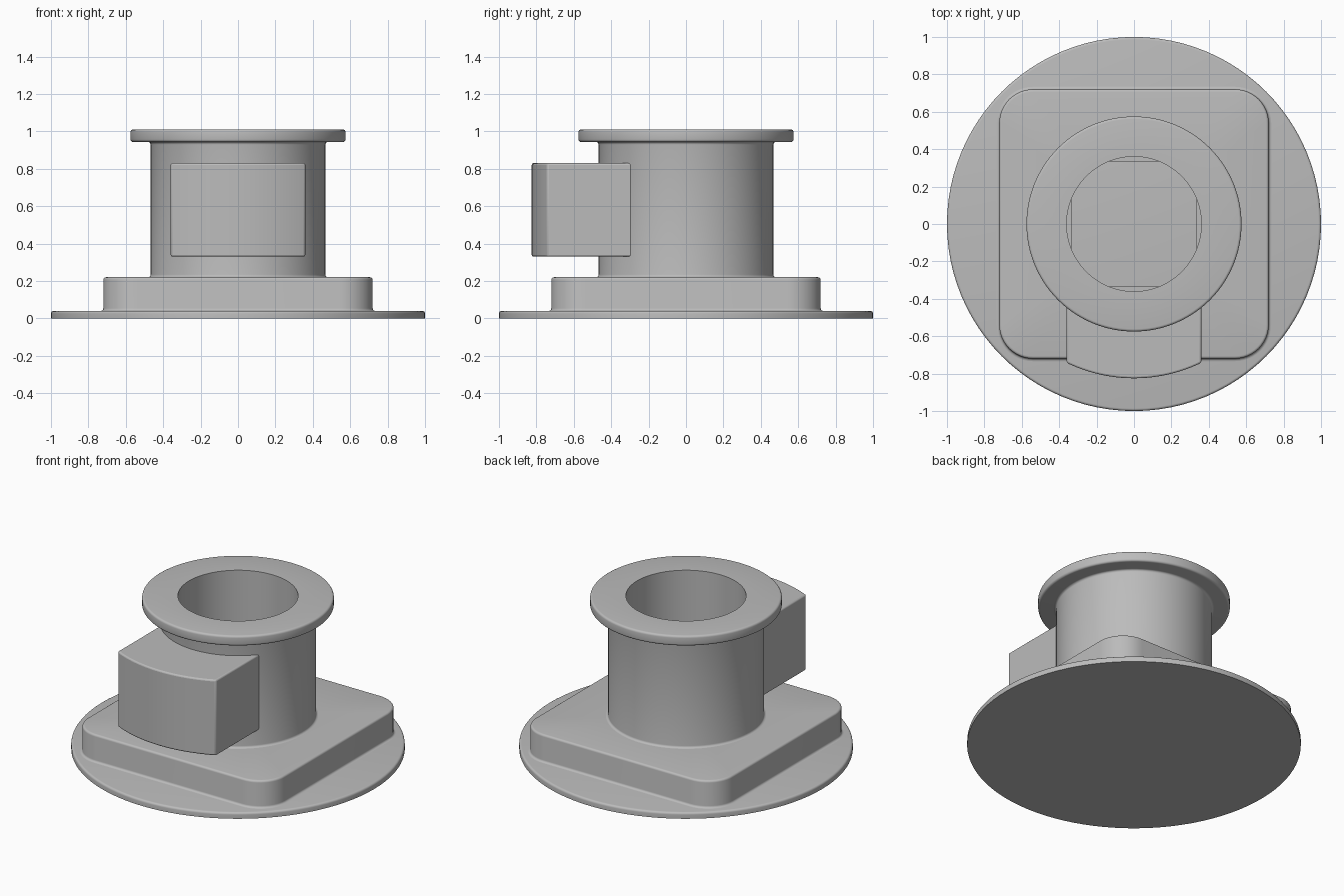
import bpy, bmesh, math

cube = bpy.data.objects.get("Cube")
if cube:
    bpy.data.objects.remove(cube, do_unlink=True)

grey = bpy.data.materials.new("plain grey")
grey.use_nodes = True
grey.diffuse_color = (0.5, 0.5, 0.5, 1)
grey.node_tree.nodes["Principled BSDF"].inputs["Base Color"].default_value = (0.5, 0.5, 0.5, 1)

SEGMENTS = 96
ROUND = 0.014


def arc(cx, cy, r, start, end, steps=4):
    """Points along a circular arc, angles in degrees."""
    angles = [math.radians(start + (end - start) * i / steps) for i in range(steps + 1)]
    return [(cx + r * math.cos(a), cy + r * math.sin(a)) for a in angles]


def finish(name, bm):
    bmesh.ops.recalc_face_normals(bm, faces=bm.faces)
    mesh = bpy.data.meshes.new(name)
    bm.to_mesh(mesh)
    bm.free()
    mesh.materials.append(grey)
    obj = bpy.data.objects.new(name, mesh)
    bpy.context.collection.objects.link(obj)
    return obj


def smooth(obj):
    bpy.ops.object.select_all(action="DESELECT")
    obj.select_set(True)
    bpy.context.view_layer.objects.active = obj
    bpy.ops.object.shade_smooth_by_angle(angle=math.radians(35))


def loft(name, loops, closed=False, capped=False):
    """Skin rings of equal point count, optionally back to the first ring."""
    bm = bmesh.new()
    rings = [[bm.verts.new(p) for p in loop] for loop in loops]
    pairs = list(zip(rings, rings[1:]))
    if closed:
        pairs.append((rings[-1], rings[0]))
    for low, high in pairs:
        for i in range(len(low)):
            j = (i + 1) % len(low)
            bm.faces.new((low[i], low[j], high[j], high[i]))
    if capped:
        bm.faces.new(rings[0])
        bm.faces.new(rings[-1])
    obj = finish(name, bm)
    smooth(obj)
    return obj


def circle(r, z):
    turn = [math.tau * i / SEGMENTS for i in range(SEGMENTS)]
    return [(r * math.cos(a), r * math.sin(a), z) for a in turn]


# Thin round base
disc_top, disc_r = 0.04, 1.0
edge = [(disc_r, 0)] + arc(disc_r - ROUND, disc_top - ROUND, ROUND, 0, 90)
loft("base_disc", [circle(r, z) for r, z in edge], capped=True)

# Square plinth with rounded corners, its top running in under the tube wall
half, corner, plinth_top = 0.72, 0.18, 0.22


def rounded_square(offset, z):
    c = half - corner
    points = []
    for k, (sx, sy) in enumerate([(1, 1), (-1, 1), (-1, -1), (1, -1)]):
        points += arc(sx * c, sy * c, corner + offset, 90 * k, 90 * k + 90, 12)
    return [(x, y, z) for x, y in points]


side = arc(ROUND, disc_top + ROUND, ROUND, 270, 180)
side += arc(-ROUND, plinth_top - ROUND, ROUND, 0, 90)
plinth = [rounded_square(d, z) for d, z in side]
inner_ring = []
for x, y, z in plinth[-1]:
    reach = math.hypot(x, y)
    inner_ring.append((x * 0.42 / reach, y * 0.42 / reach, z))
loft("square_plinth", plinth + [inner_ring])

# Hollow tube with a rounded flange at the top and fillets at both ends
bore, wall, rim = 0.36, 0.467, 0.575
rim_low, top = 0.943, 1.01
profile = [(bore, disc_top), (wall, disc_top), (wall + ROUND, plinth_top)]
profile += arc(wall + ROUND, plinth_top + ROUND, ROUND, 270, 180)[1:]
profile += arc(wall + ROUND, rim_low - ROUND, ROUND, 180, 90)
profile += arc(rim - ROUND, rim_low + ROUND, ROUND, 270, 360)
profile += arc(rim - ROUND, top - ROUND, ROUND, 0, 90)
profile += [(bore, top)]
loft("flanged_tube", [circle(r, z) for r, z in profile], closed=True)

# Block on the front, its outer face curved around the tube axis
block_half, block_low, block_high = 0.36, 0.33, 0.83


def front_arc(r, steps):
    spread = math.degrees(math.asin(block_half / r))
    return arc(0, 0, r, 270 - spread, 270 + spread, steps)


outline = front_arc(0.825, 24) + front_arc(0.41, 24)[::-1]
bm = bmesh.new()
face = bm.faces.new([bm.verts.new((x, y, block_low)) for x, y in outline])
raised = bmesh.ops.extrude_face_region(bm, geom=[face], use_keep_orig=True)
moved = [v for v in raised["geom"] if isinstance(v, bmesh.types.BMVert)]
bmesh.ops.translate(bm, verts=moved, vec=(0, 0, block_high - block_low))
block = finish("front_block", bm)
bevel = block.modifiers.new("rounded edges", "BEVEL")
bevel.width = 0.01
bevel.segments = 3
bevel.limit_method = "ANGLE"
bevel.angle_limit = math.radians(40)
smooth(block)
